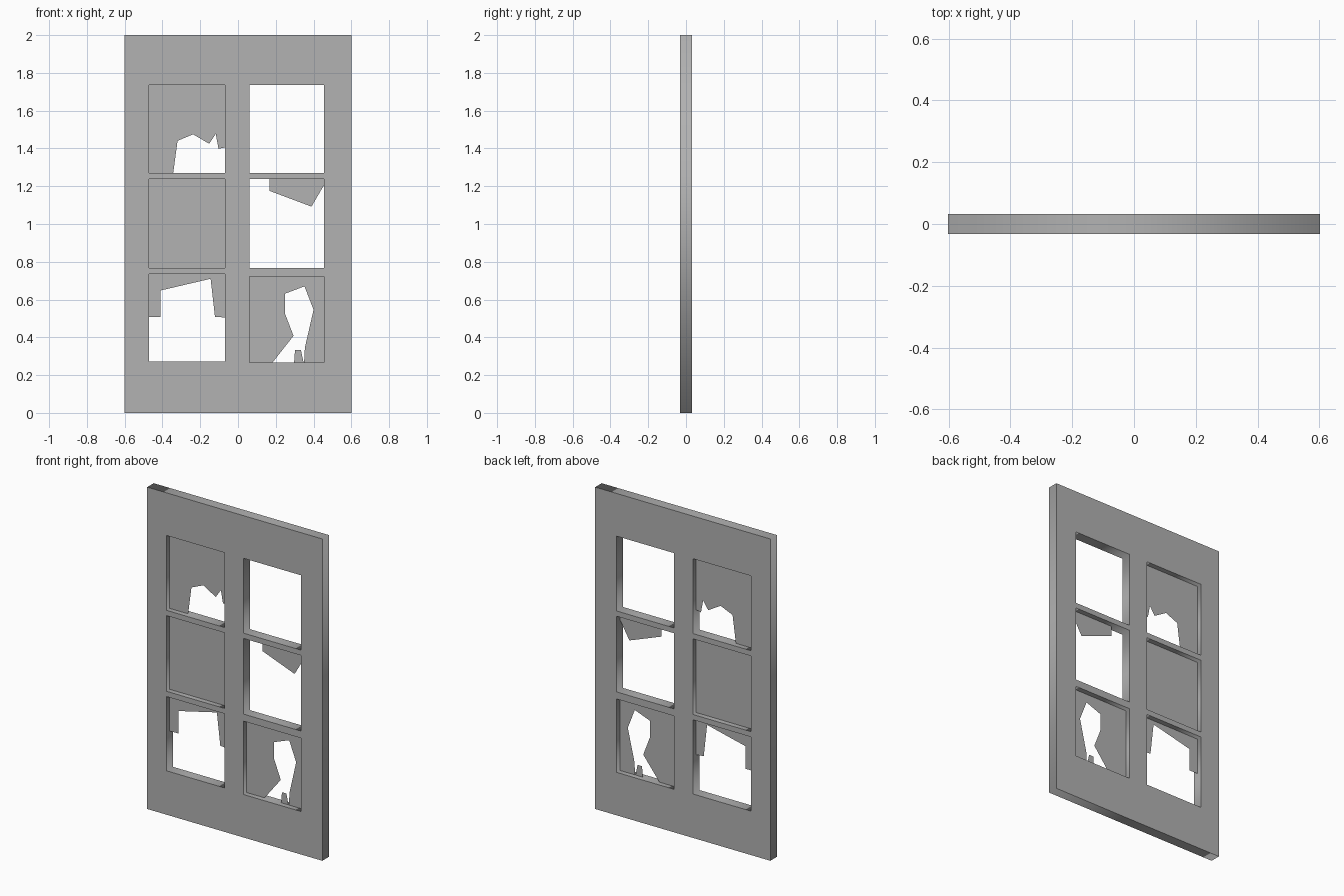
import bpy
from math import radians

cube = bpy.data.objects.get("Cube")
if cube:
    bpy.data.objects.remove(cube, do_unlink=True)

GREY = (0.445, 0.445, 0.445, 1)
grey = bpy.data.materials.new("plain_grey")
grey.use_nodes = True
grey.diffuse_color = GREY
grey.node_tree.nodes["Principled BSDF"].inputs["Base Color"].default_value = GREY

HALF_WIDTH, HEIGHT, HALF_DEPTH = 0.602, 2.0, 0.032


def rectangle(x0, x1, z0, z1):
    return [(x0, z1), (x0, z0), (x1, z0), (x1, z1)]


def make_frame(name, outlines):
    """Slab from an outer outline with the other outlines cut through."""
    curve = bpy.data.curves.new(name, "CURVE")
    curve.dimensions = "2D"
    curve.fill_mode = "BOTH"
    curve.extrude = HALF_DEPTH
    for outline in outlines:
        spline = curve.splines.new("POLY")
        spline.points.add(len(outline) - 1)
        for point, (x, z) in zip(spline.points, outline):
            point.co = (x, z, 0, 1)
        spline.use_cyclic_u = True
    curve.materials.append(grey)
    obj = bpy.data.objects.new(name, curve)
    bpy.context.collection.objects.link(obj)
    obj.rotation_euler.x = radians(90)
    bpy.ops.object.select_all(action="DESELECT")
    obj.select_set(True)
    bpy.context.view_layer.objects.active = obj
    bpy.ops.object.convert(target="MESH")


def make_pane(name, outline):
    """Single sheet of glass in the middle of the frame."""
    mesh = bpy.data.meshes.new(name)
    mesh.from_pydata([(x, 0, z) for x, z in outline], [], [range(len(outline))])
    mesh.materials.append(grey)
    bpy.context.collection.objects.link(bpy.data.objects.new(name, mesh))


# Window openings: two columns of three
RIGHT, LEFT = (-0.47, -0.07), (0.06, 0.455)
TOP, MIDDLE = (1.27, 1.735), (0.767, 1.237)
LOW_RIGHT, LOW_LEFT = (0.273, 0.734), (0.267, 0.723)
openings = [rectangle(*RIGHT, *row) for row in (TOP, MIDDLE, LOW_RIGHT)]
openings += [rectangle(*LEFT, *row) for row in (TOP, MIDDLE, LOW_LEFT)]
make_frame("window_frame",
           [rectangle(-HALF_WIDTH, HALF_WIDTH, 0, HEIGHT)] + openings)

# Whole pane
make_pane("whole_pane", rectangle(*RIGHT, *MIDDLE))

# Broken panes: each outline runs from the top corner down and round the break
x0, x1 = RIGHT
make_pane("broken_pane_top_right", [
    (x0, TOP[1]), (x0, TOP[0]), (-0.343, TOP[0]), (-0.32, 1.44),
    (-0.238, 1.475), (-0.153, 1.425), (-0.118, 1.477), (-0.103, 1.398),
    (x1, 1.405), (x1, TOP[1])])
make_pane("broken_pane_low_right", [
    (x0, LOW_RIGHT[1]), (x0, 0.508), (-0.41, 0.508), (-0.41, 0.648),
    (-0.145, 0.71), (-0.122, 0.509), (x1, 0.505), (x1, LOW_RIGHT[1])])

x0, x1 = LEFT
make_pane("hanging_shard_middle_left", [
    (0.168, MIDDLE[1]), (0.168, 1.175), (0.389, 1.092), (x1, 1.205),
    (x1, MIDDLE[1])])
low, high = LOW_LEFT
make_pane("broken_pane_low_left", [
    (x0, high), (x0, low), (0.183, low), (0.294, 0.408), (0.249, 0.525),
    (0.249, 0.631), (0.352, 0.67), (0.4, 0.546), (0.354, 0.345),
    (0.35, low), (x1, low), (x1, high)])
make_pane("small_shard_low_left", [
    (0.302, 0.334), (0.297, low), (0.347, low), (0.333, 0.334)])
